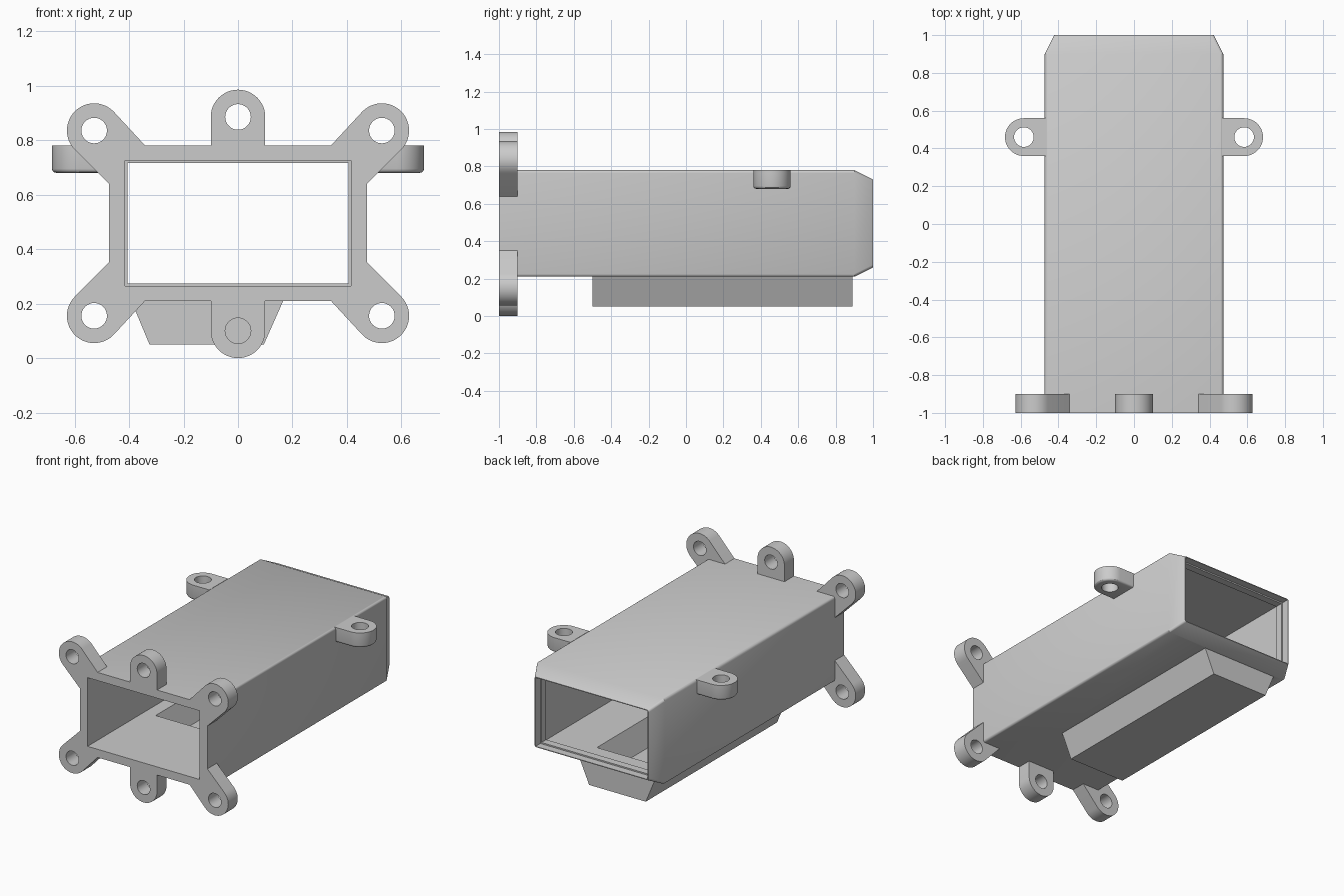
import bpy, bmesh, math
from mathutils import Vector

if "Cube" in bpy.data.objects:
    bpy.data.objects.remove(bpy.data.objects["Cube"])

grey = bpy.data.materials.new("plain grey")
grey.diffuse_color = (0.6, 0.6, 0.6, 1)
grey.use_nodes = True
grey.node_tree.nodes["Principled BSDF"].inputs["Base Color"].default_value = grey.diffuse_color


def finish(name, bm):
    bmesh.ops.recalc_face_normals(bm, faces=bm.faces)
    me = bpy.data.meshes.new(name)
    bm.to_mesh(me)
    bm.free()
    ob = bpy.data.objects.new(name, me)
    bpy.context.collection.objects.link(ob)
    me.materials.append(grey)
    return ob


def loft(name, rings):
    """Closed solid through rings of equal point count."""
    bm = bmesh.new()
    vs = [[bm.verts.new(p) for p in r] for r in rings]
    n = len(vs[0])
    for a, b in zip(vs, vs[1:]):
        for i in range(n):
            bm.faces.new((a[i], a[(i + 1) % n], b[(i + 1) % n], b[i]))
    bm.faces.new(vs[0])
    bm.faces.new(vs[-1])
    return finish(name, bm)


def rect(y, w, z0, z1, r=0.0):
    """Rectangle in the xz plane, with optional rounded corners."""
    if not r:
        return [(-w, y, z0), (w, y, z0), (w, y, z1), (-w, y, z1)]
    pts = []
    for k, (cx, cz) in enumerate([(w - r, z1 - r), (r - w, z1 - r),
                                  (r - w, z0 + r), (w - r, z0 + r)]):
        for i in range(5):
            a = math.radians(90 * k + 22.5 * i)
            pts.append((cx + r * math.cos(a), y, cz + r * math.sin(a)))
    return pts


def activate(ob):
    bpy.ops.object.select_all(action='DESELECT')
    ob.select_set(True)
    bpy.context.view_layer.objects.active = ob


def smooth(ob):
    activate(ob)
    bpy.ops.object.shade_smooth_by_angle(angle=math.radians(30))


def boolean(ob, other, op):
    m = ob.modifiers.new(op, 'BOOLEAN')
    m.operation, m.object, m.solver = op, other, 'EXACT'
    activate(ob)
    bpy.ops.object.modifier_apply(modifier=m.name)
    bpy.data.objects.remove(other)


def lug(name, centre, direction, base, hole, place, depth, r=0.1, bevel=0):
    """Round-ended plate with a hole; base points close the outline."""
    c = Vector(centre)
    a0 = math.atan2(direction[1], direction[0])
    outer = [c + r * Vector((math.cos(a0 + t), math.sin(a0 + t)))
             for t in (math.pi * (i / 24 - 0.5) for i in range(25))]
    outer += [Vector(p) for p in base]
    inner = [c + hole * Vector((math.cos(i * math.pi / 16), math.sin(i * math.pi / 16)))
             for i in range(32)]
    bm = bmesh.new()
    edges = []
    for loop in (outer, inner):
        vs = [bm.verts.new(place(p.x, p.y)) for p in loop]
        edges += [bm.edges.new((vs[i - 1], vs[i])) for i in range(len(vs))]
    bmesh.ops.triangle_fill(bm, edges=edges, use_beauty=True)
    ext = bmesh.ops.extrude_face_region(bm, geom=bm.faces[:])
    moved = [v for v in ext["geom"] if isinstance(v, bmesh.types.BMVert)]
    bmesh.ops.translate(bm, verts=moved, vec=depth)
    if bevel:
        # round the rim of the extruded side
        far = set(moved)
        rim = [e for e in bm.edges if set(e.verts) <= far
               and len(e.link_faces) == 2 and e.calc_face_angle(0) > 1
               and (e.verts[0].co.xy - c).length > hole * 1.3]
        bmesh.ops.bevel(bm, geom=rim, offset=bevel, segments=3, profile=0.5,
                        affect='EDGES', clamp_overlap=True)
    smooth(finish(name, bm))


# Duct body with tapered rear end
W, Z0, Z1 = 0.473, 0.21, 0.78
duct = loft("duct_body", [rect(-1, W, Z0, Z1, 0.015), rect(0.9, W, Z0, Z1, 0.015),
                          rect(1, 0.423, 0.26, 0.73, 0.015)])


# Offset trough under the floor
def trough(name, y0, y1, bottom, top, z0, z1):
    return loft(name, [[(bottom[0], y, z0), (bottom[1], y, z0),
                        (top[1], y, z1), (top[0], y, z1)] for y in (y0, y1)])


boolean(duct, trough("trough", -0.5, 0.89, (-0.325, 0.095), (-0.402, 0.177), 0.05, 0.235), 'UNION')

# Through opening with a thin inner ridge near the rear
big, small = (0.415, 0.265, 0.725), (0.406, 0.274, 0.716)
boolean(duct, loft("opening", [rect(-1.1, *big), rect(0.9, *big), rect(0.9, *small),
                               rect(0.95, *small), rect(0.95, *big), rect(1.1, *big)]),
        'DIFFERENCE')
boolean(duct, trough("pocket", -0.4, 0.8, (-0.265, 0.035), (-0.345, 0.115), 0.11, 0.3), 'DIFFERENCE')
smooth(duct)

# Front flange lugs: one above, one below, four on the corners
front = lambda x, z: (x, -1, z)
thick = (0, 0.1, 0)
lug("top_lug", (0, 0.885), (0, 1), [(-0.1, 0.775), (0.1, 0.775)], 0.047, front, thick)
lug("bottom_lug", (0, 0.1), (0, -1), [(0.1, 0.215), (-0.1, 0.215)], 0.047, front, thick)
for sx, side in ((1, "right"), (-1, "left")):
    for sz, level in ((1, "upper"), (-1, "lower")):
        place = lambda x, z: (sx * x, -1, 0.495 + sz * z)
        lug(f"{level}_{side}_lug", (0.528, 0.34), (1, 1),
            [(0.341, 0.285), (0.341, 0.28), (0.46, 0.27), (0.468, 0.1386)],
            0.047, place, thick)

    # Side mounting ears, flush with the top
    lug(f"{side}_ear", (sx * 0.583, 0.46), (sx, 0),
        [(sx * 0.465, 0.46 + sx * 0.1), (sx * 0.465, 0.46 - sx * 0.1)],
        0.052, lambda x, y: (x, y, Z1), (0, 0, -0.1), bevel=0.015)
